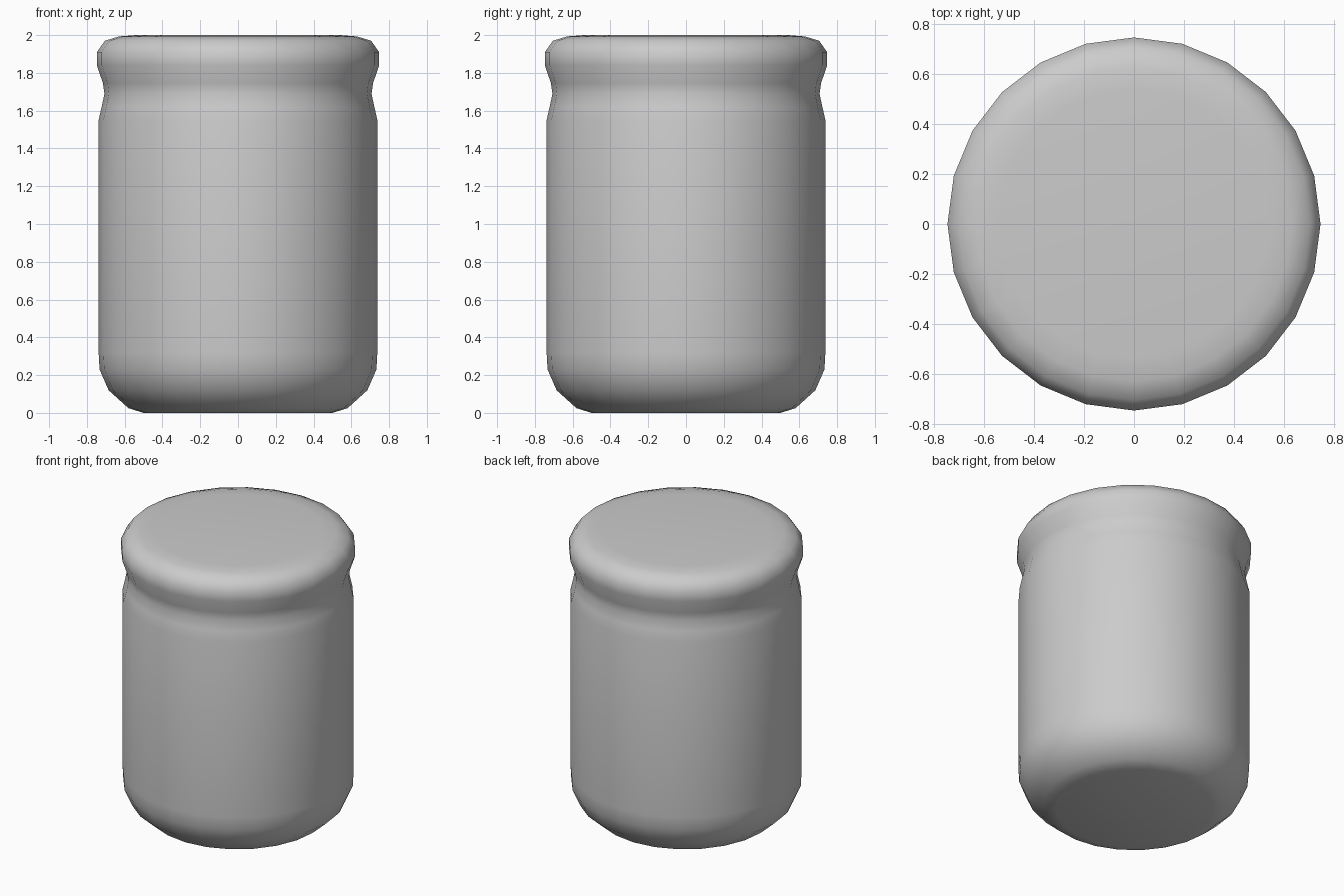
import bpy, bmesh, math

if "Cube" in bpy.data.objects:
    bpy.data.objects.remove(bpy.data.objects["Cube"])

SIDES = 24

# Single neutral colour
grey = bpy.data.materials.new("plain grey")
grey.diffuse_color = (0.6, 0.6, 0.6, 1)
grey.use_nodes = True
grey.node_tree.nodes["Principled BSDF"].inputs["Base Color"].default_value = grey.diffuse_color


def lathe(name, profile):
    """Closed revolved shell from (radius, height) points, bottom to top."""
    bm = bmesh.new()
    rings = []
    for r, z in profile:
        rings.append([bm.verts.new((r * math.sin(2 * math.pi * i / SIDES),
                                    r * math.cos(2 * math.pi * i / SIDES), z))
                      for i in range(SIDES)])
    for low, high in zip(rings, rings[1:]):
        for i in range(SIDES):
            j = (i + 1) % SIDES
            bm.faces.new((low[i], low[j], high[j], high[i]))
    bm.faces.new(rings[0])
    bm.faces.new(rings[-1])
    bmesh.ops.recalc_face_normals(bm, faces=bm.faces)
    mesh = bpy.data.meshes.new(name)
    bm.to_mesh(mesh)
    bm.free()
    mesh.materials.append(grey)
    obj = bpy.data.objects.new(name, mesh)
    bpy.context.collection.objects.link(obj)
    bpy.context.view_layer.objects.active = obj
    obj.select_set(True)
    bpy.ops.object.shade_smooth_by_angle(angle=math.radians(50))
    obj.select_set(False)
    return obj


# Jar: rounded base, straight wall, pinched neck, bulging lid rim and flat top
lathe("lidded_jar", [
    (0.50, 0.0), (0.58, 0.025), (0.685, 0.12), (0.733, 0.23), (0.738, 0.32),
    (0.738, 1.55), (0.722, 1.62), (0.707, 1.69), (0.715, 1.745),
    (0.747, 1.84), (0.747, 1.91), (0.705, 1.97), (0.63, 1.993), (0.54, 2.0),
])
